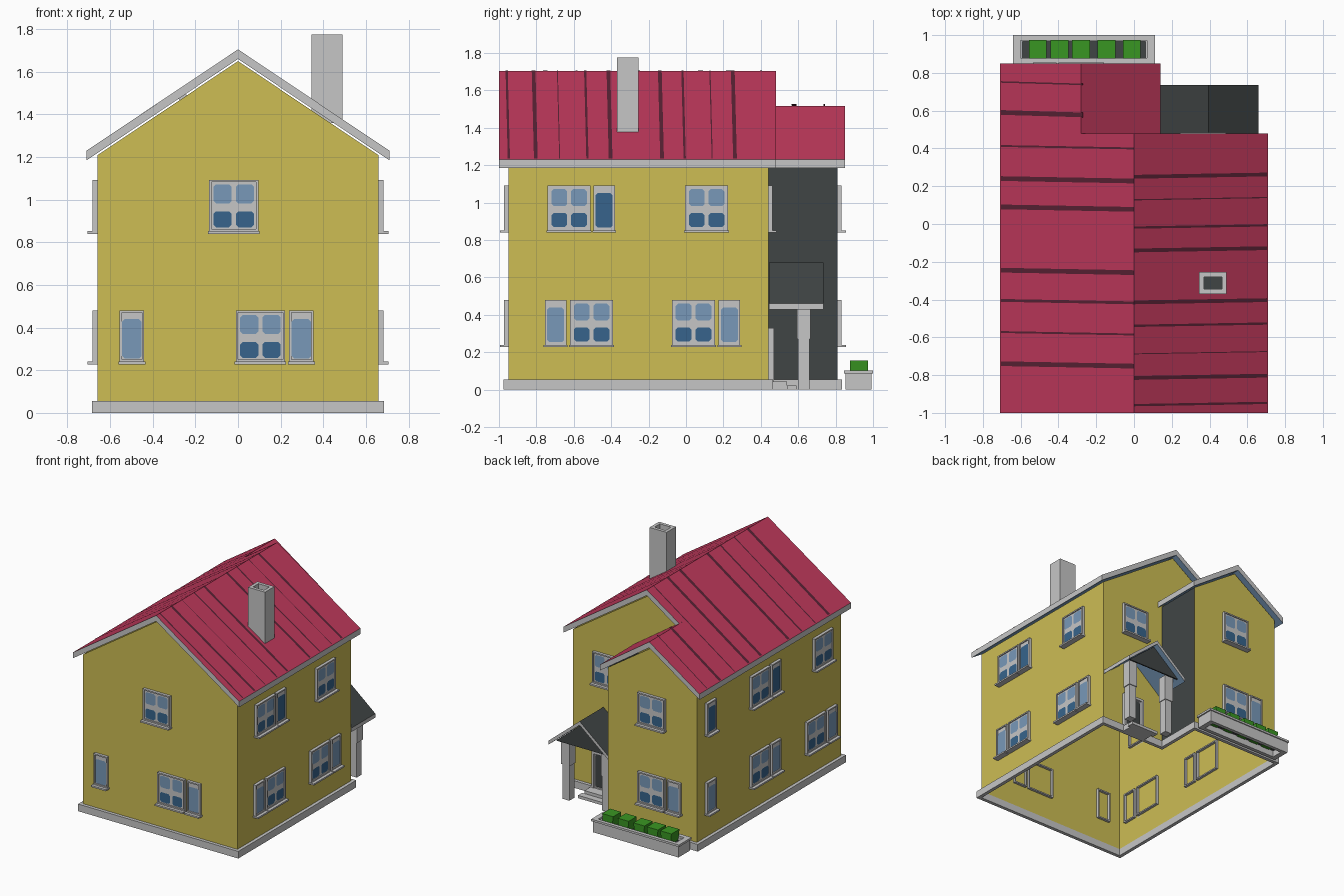
import bpy, bmesh
from mathutils import Vector

if "Cube" in bpy.data.objects:
    bpy.data.objects.remove(bpy.data.objects["Cube"])


def material(name, r, g, b):
    lin = [((c / 255 + 0.055) / 1.055) ** 2.4 for c in (r, g, b)]
    m = bpy.data.materials.new(name)
    m.diffuse_color = (*lin, 1)
    m.use_nodes = True
    m.node_tree.nodes["Principled BSDF"].inputs["Base Color"].default_value = m.diffuse_color
    return m


YELLOW = material("yellow wall", 205, 189, 84)
GREY = material("light grey trim", 198, 198, 198)
RED = material("crimson roof", 190, 56, 91)
SEAM = material("dark roof seam", 88, 34, 52)
SLATE = material("slate", 64, 69, 69)
LIGHT = material("light blue glass", 120, 153, 185)
DARK = material("dark blue glass", 55, 100, 140)
GREEN = material("leaf green", 57, 150, 34)


def finish(name, bm, mats):
    me = bpy.data.meshes.new(name)
    bm.to_mesh(me)
    bm.free()
    for m in mats:
        me.materials.append(m)
    ob = bpy.data.objects.new(name, me)
    bpy.context.collection.objects.link(ob)
    return ob


def sheet(name, loops, mats, pick=lambda f: 0):
    """Object made of loose polygons."""
    bm = bmesh.new()
    for pts in loops:
        bm.faces.new([bm.verts.new(p) for p in pts])
    bmesh.ops.remove_doubles(bm, verts=bm.verts, dist=1e-5)
    bmesh.ops.recalc_face_normals(bm, faces=bm.faces)
    for f in bm.faces:
        f.material_index = pick(f)
    return finish(name, bm, mats)


def prism(name, profile, a, b, mats, pick=lambda f: 0, axis="y"):
    """Profile extruded from a to b; along y the profile is (x, z), along z it is (x, y)."""
    to = (lambda p, t: (p[0], t, p[1])) if axis == "y" else (lambda p, t: (p[0], p[1], t))
    n = len(profile)
    loops = [[to(p, a) for p in profile], [to(p, b) for p in profile]]
    for i in range(n):
        p, q = profile[i], profile[(i + 1) % n]
        loops.append([to(p, a), to(q, a), to(q, b), to(p, b)])
    return sheet(name, loops, mats, pick)


def rect(x0, x1, y0, y1):
    return [(x0, y0), (x1, y0), (x1, y1), (x0, y1)]


def box(name, x0, x1, y0, y1, z0, z1, mat):
    return prism(name, rect(x0, x1, y0, y1), z0, z1, [mat], axis="z")


def ring(name, outer, inner, z0, z1, mat):
    """Hollow, open-ended frame between two matching outlines."""
    n = len(outer)
    loops = []
    for i in range(n):
        j = (i + 1) % n
        a, b, c, d = outer[i], outer[j], inner[j], inner[i]
        loops += [[(*a, z0), (*b, z0), (*b, z1), (*a, z1)],
                  [(*d, z0), (*c, z0), (*c, z1), (*d, z1)]]
        loops += [[(*p, z) for p in (a, b, c, d)] for z in (z0, z1)]
    return sheet(name, loops, [mat])


# Walls: L-shaped shell open at the bottom, slate on the inner side of the wing
S = 0.67
F, B, W, H = -0.95, 0.44, 0.81, 1.208
X, XI = 0.66, 0.10
walls = [
    [(-X, F, 0), (X, F, 0), (X, F, H), (0, F, 1.65), (-X, F, H)],
    [(X, F, 0), (X, B, 0), (X, B, H), (X, F, H)],
    [(XI, B, 0), (X, B, 0), (X, B, H), (0, B, 1.65), (-0.28, B, 1.46), (XI, B, 1.205)],
    [(XI, B, 0), (XI, W, 0), (XI, W, 1.205), (XI, B, 1.205)],
    [(-X, W, 0), (XI, W, 0), (XI, W, 1.205), (-0.28, W, 1.46), (-X, W, H)],
    [(-X, F, 0), (-X, W, 0), (-X, W, H), (-X, F, H)],
]
sheet("walls", walls, [YELLOW, SLATE],
      lambda f: int(abs(f.calc_center_median().x - XI) < 0.001 and abs(f.normal.x) > 0.9))


def footprint(d):
    return [(-X - d, F - d), (X + d, F - d), (X + d, B + d), (XI + d, B + d),
            (XI + d, W + d), (-X - d, W + d)]


ring("plinth", footprint(0.025), footprint(-0.002), 0, 0.055, GREY)


# Roofs: coloured top, grey edges, blue soffit
def roof_side(f):
    return 0 if f.normal.z > 0.3 else 1 if f.normal.z > -0.3 else 2


def roof(name, line, t, y0, y1, top=RED, soffit=LIGHT):
    prism(name, line + [(x, z - t) for x, z in reversed(line)], y0, y1,
          [top, GREY, soffit], roof_side)


roof("main_roof", [(-0.71, 1.23), (0, 1.705), (0.71, 1.23)], 0.045, -1, 0.48)
roof("wing_roof_left", [(-0.71, 1.23), (-0.28, 1.518)], 0.045, 0.48, 0.85)
roof("wing_roof_right", [(-0.28, 1.518), (0.14, 1.23)], 0.045, 0.44, 0.85)


def seams(name, side, rows, tilt):
    loops = []
    for y, w in rows:
        end = 0.27 if y > 0.48 else 0
        pts = [(end, y), (0.705, y + tilt), (0.705, y + tilt + w), (end, y + w)]
        loops.append([(side * x, v, 1.708 - 0.669 * x) for x, v in pts])
    ob = sheet(name, loops, [SEAM])
    for p in ob.data.polygons:
        if p.normal.z < 0:
            p.flip()


seams("roof_seams_left", -1, [(0.735, .008), (0.565, .025), (0.395, .01), (0.215, .025), (0.065, .025),
                              (-0.27, .025), (-0.425, .015), (-0.59, .01), (-0.765, .025)], 0.013)
seams("roof_seams_right", 1, [(0.24, .02), (0.125, .006), (-0.025, .012), (-0.15, .02), (-0.425, .02),
                              (-0.545, .012), (-0.69, .005), (-0.825, .02), (-0.965, .012)], 0.012)

# Chimney
ring("chimney", rect(0.345, 0.49, -0.37, -0.255), rect(0.37, 0.465, -0.345, -0.28), 1.36, 1.775, GREY)
box("chimney_flue", 0.37, 0.465, -0.345, -0.28, 1.40, 1.65, SLATE)

# Windows: (wall direction, outward normal, origin) per wall
WALLS = {
    "front": (Vector((1, 0, 0)), Vector((0, -1, 0)), Vector((0, F, 0))),
    "right": (Vector((0, 1, 0)), Vector((1, 0, 0)), Vector((X, 0, 0))),
    "left": (Vector((0, 1, 0)), Vector((-1, 0, 0)), Vector((-X, 0, 0))),
    "back": (Vector((1, 0, 0)), Vector((0, 1, 0)), Vector((0, B, 0))),
    "wing": (Vector((1, 0, 0)), Vector((0, 1, 0)), Vector((0, W, 0))),
}


def wall_panel(name, wall, boxes, panes):
    u, n, o = WALLS[wall]
    at = lambda a, d, z: o + u * a + n * d + Vector((0, 0, z))
    bm = bmesh.new()
    for a0, a1, d0, d1, z0, z1 in boxes:
        vs = [bm.verts.new(at(a, d, z)) for z in (z0, z1) for a, d in rect(a0, a1, d0, d1)]
        for q in ((0, 1, 2, 3), (4, 5, 6, 7), (0, 1, 5, 4), (1, 2, 6, 5), (2, 3, 7, 6), (3, 0, 4, 7)):
            bm.faces.new([vs[i] for i in q])
    bmesh.ops.recalc_face_normals(bm, faces=bm.faces)
    for a0, a1, z0, z1, d, mi in panes:
        c = 0.012   # clipped corners
        pts = [(a0 + c, z0), (a1 - c, z0), (a1, z0 + c), (a1, z1 - c),
               (a1 - c, z1), (a0 + c, z1), (a0, z1 - c), (a0, z0 + c)]
        f = bm.faces.new([bm.verts.new(at(a, d, z)) for a, z in pts])
        f.normal_update()
        if f.normal.dot(n) < 0:
            f.normal_flip()
        f.material_index = mi
    finish(name, bm, [GREY, LIGHT, DARK, SLATE])


def window(wall, a, z, double, dark=False):
    w, h, r = (0.23 if double else 0.115), 0.24, 0.01
    b = a + w
    boxes = [(a, a + r, -0.02, 0.022, z, z + h), (b - r, b, -0.02, 0.022, z, z + h),
             (a + r, b - r, -0.02, 0.022, z + h - r, z + h), (a + r, b - r, -0.02, 0.022, z, z + r),
             (a + r, b - r, 0.003, 0.014, z + r, z + h - r),
             (a - 0.006, b + 0.006, 0.0, 0.045, z - 0.012, z)]
    if double:
        panes = [(a + s, a + s + 0.085, z + t, z + t + k, 0.017, m)
                 for s in (0.02, 0.125) for t, k, m in ((0.018, 0.075, 2), (0.13, 0.09, 1))]
    else:
        panes = [(a + 0.012, b - 0.012, z + 0.014, z + 0.2, 0.017, 2 if dark else 1)]
    wall_panel(f"window_{wall}", wall, boxes, panes)


UP, LOW = 0.852, 0.24
for wall, a, z, double in [
        ("front", -0.135, UP, 1), ("front", -0.555, LOW, 0), ("front", -0.01, LOW, 1), ("front", 0.24, LOW, 0),
        ("right", -0.74, UP, 1), ("right", -0.495, UP, 0), ("right", -0.005, UP, 1),
        ("right", -0.755, LOW, 0), ("right", -0.62, LOW, 1), ("right", -0.075, LOW, 1), ("right", 0.175, LOW, 0),
        ("left", 0.595, UP, 0), ("left", -0.06, UP, 1), ("left", -0.195, UP, 0), ("left", -0.83, UP, 1),
        ("left", 0.595, LOW, 0), ("left", -0.06, LOW, 1), ("left", -0.195, LOW, 0),
        ("left", -0.74, LOW, 1), ("left", -0.88, LOW, 0),
        ("wing", -0.395, UP, 1), ("wing", -0.395, LOW, 1), ("wing", -0.53, LOW, 0), ("back", 0.25, UP, 1)]:
    window(wall, a, z, double, dark=(wall in ("right", "left") and z == UP))

# Back door
wall_panel("door", "back",
           [(0.30, 0.32, -0.01, 0.03, 0.045, 0.33), (0.46, 0.48, -0.01, 0.03, 0.045, 0.33),
            (0.32, 0.46, -0.01, 0.03, 0.31, 0.33), (0.32, 0.46, 0.002, 0.012, 0.045, 0.31)],
           [(0.325, 0.455, 0.05, 0.305, 0.015, 3)])

# Porch
roof("porch_roof", [(0.13, 0.46), (0.395, 0.68), (0.66, 0.46)], 0.03, 0.445, 0.735, SLATE, LIGHT)
prism("porch_gable", [(0.165, 0.455), (0.395, 0.645), (0.625, 0.455)], 0.685, 0.695, [SLATE])
for x in (0.225, 0.565):
    box("porch_column", x - 0.03, x + 0.03, 0.6, 0.66, 0, 0.28, GREY)
    box("porch_column_top", x - 0.036, x + 0.036, 0.594, 0.666, 0.27, 0.47, GREY)
box("door_step_upper", 0.29, 0.49, 0.44, 0.54, 0, 0.045, GREY)
box("door_step_lower", 0.27, 0.51, 0.54, 0.59, 0, 0.022, GREY)

# Planter with clipped shrubs
ring("planter", rect(-0.63, 0.10, 0.852, 0.992), rect(-0.59, 0.06, 0.88, 0.965), 0, 0.088, GREY)
ring("planter_rim", rect(-0.64, 0.11, 0.845, 1.0), rect(-0.60, 0.07, 0.878, 0.972), 0.086, 0.102, GREY)
box("planter_soil", -0.59, 0.06, 0.88, 0.965, 0.05, 0.07, SLATE)
for x in (-0.51, -0.395, -0.28, -0.145, -0.012):
    prism("shrub", [(x - 0.036, 0.045), (x + 0.036, 0.045), (x + 0.047, 0.155), (x - 0.047, 0.155)],
          0.876, 0.974, [GREEN])
